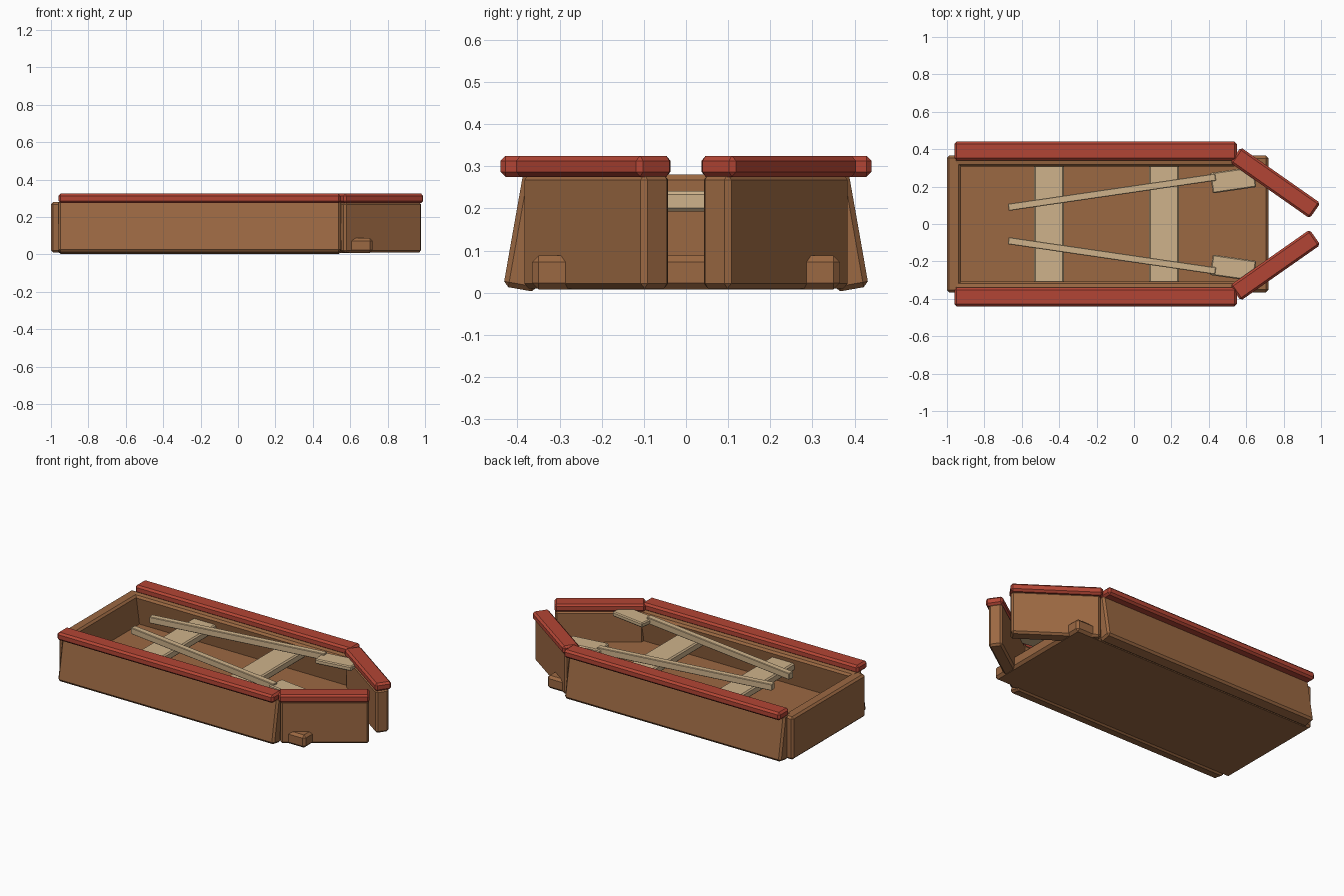
import bpy
from math import radians

if "Cube" in bpy.data.objects:
    bpy.data.objects.remove(bpy.data.objects["Cube"])


def material(name, rgb):
    m = bpy.data.materials.new(name)
    m.diffuse_color = (*rgb, 1)
    m.use_nodes = True
    m.node_tree.nodes["Principled BSDF"].inputs["Base Color"].default_value = m.diffuse_color
    return m


WOOD = material("brown_wood", (0.33, 0.14, 0.055))
RED = material("red_paint", (0.45, 0.06, 0.035))
PALE = material("pale_wood", (0.62, 0.45, 0.26))


def block(name, loc, size, mat, rot=(0, 0, 0), bevel=0.012):
    """Flat-shaded box with a single-segment chamfer; rotation in degrees."""
    bpy.ops.mesh.primitive_cube_add(size=1, location=loc)
    o = bpy.context.object
    o.name = name
    o.scale = size
    bpy.ops.object.transform_apply(location=False, rotation=False, scale=True)
    o.rotation_euler = [radians(a) for a in rot]
    o.data.materials.append(mat)
    mod = o.modifiers.new("chamfer", 'BEVEL')
    mod.width = bevel
    mod.segments = 1
    return o


# Hull floor and stern board
block("floor", (-0.125, 0, 0.048), (1.69, 0.73, 0.08), WOOD, bevel=0.015)
block("transom", (-0.963, 0, 0.145), (0.074, 0.73, 0.27), WOOD)

# Two bench seats
for name, x in (("rear_seat", -0.455), ("front_seat", 0.16)):
    block(name, (x, 0, 0.217), (0.16, 0.66, 0.048), PALE, bevel=0.008)

# Parts repeated on both sides
for side, s in (("left", 1), ("right", -1)):
    # Side plank leaning inward at the top, with a rail on it
    block(side + "_side", (-0.205, s * 0.37, 0.146), (1.51, 0.08, 0.28),
          WOOD, rot=(s * 10, 0, 0))
    block(side + "_rail", (-0.205, s * 0.39, 0.3), (1.51, 0.1, 0.05), RED)
    # Angled bow plank and rail
    block(side + "_bow_plank", (0.755, s * 0.213, 0.145), (0.505, 0.08, 0.27),
          WOOD, rot=(0, 0, -s * 35))
    block(side + "_bow_rail", (0.755, s * 0.22, 0.3), (0.52, 0.1, 0.05),
          RED, rot=(0, 0, -s * 35))
    # Oar: shaft and flat blade
    block(side + "_oar_shaft", (-0.118, s * 0.17, 0.285), (1.12, 0.038, 0.04),
          PALE, rot=(0, 0, s * 8.3), bevel=0.003)
    block(side + "_oar_blade", (0.53, s * 0.235, 0.28), (0.235, 0.11, 0.03),
          PALE, rot=(0, 0, s * 8.3), bevel=0.006)
